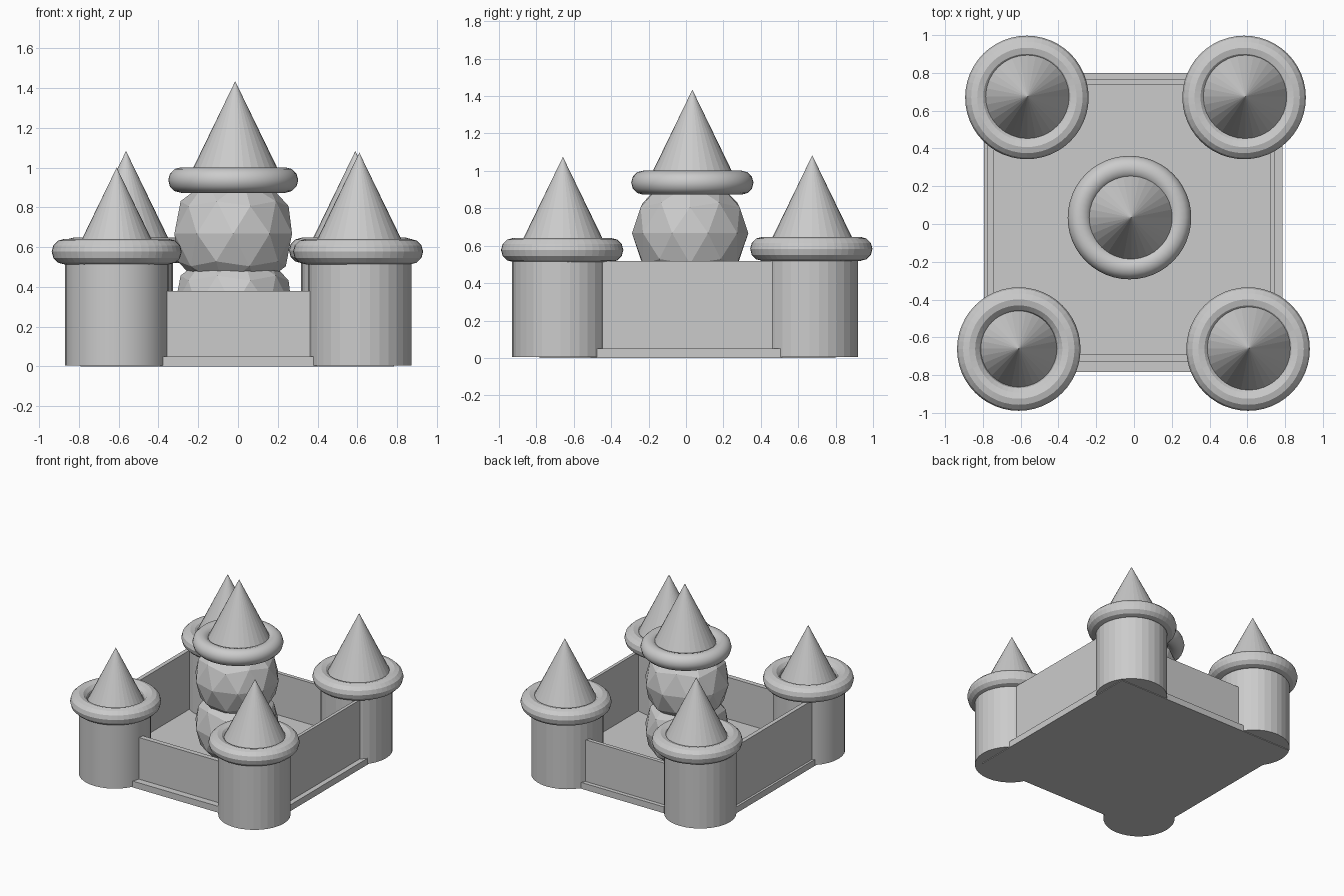
import bpy, math

if "Cube" in bpy.data.objects:
    bpy.data.objects.remove(bpy.data.objects["Cube"])


def finish(name, smooth=False):
    ob = bpy.context.object
    ob.name = name
    if smooth:
        bpy.ops.object.shade_smooth_by_angle(angle=math.radians(40))
    return ob


def box(name, x0, x1, y0, y1, z0, z1):
    bpy.ops.mesh.primitive_cube_add(
        size=1, location=((x0 + x1) / 2, (y0 + y1) / 2, (z0 + z1) / 2))
    ob = finish(name)
    ob.scale = (x1 - x0, y1 - y0, z1 - z0)


def ring(name, x, y, z, smooth=False):
    bpy.ops.mesh.primitive_torus_add(
        major_segments=48, minor_segments=12,
        major_radius=0.263, minor_radius=0.064, location=(x, y, z))
    finish(name, smooth)


def roof(name, x, y, apex, radius=0.25):
    h = radius * 2.06
    bpy.ops.mesh.primitive_cone_add(
        vertices=32, radius1=radius, radius2=0, depth=h,
        location=(x, y, apex - h / 2))
    finish(name)


# base plate
box("base_plate", -0.793, 0.785, -0.783, 0.80, 0, 0.05)

# courtyard walls: low front and back, taller sides
box("front_wall", -0.6, 0.6, -0.73, -0.69, 0.02, 0.38)
box("back_wall", -0.6, 0.6, 0.738, 0.768, 0.02, 0.38)
box("left_wall", -0.775, -0.742, -0.66, 0.66, 0.02, 0.517)
box("right_wall", 0.72, 0.745, -0.66, 0.66, 0.02, 0.517)

# corner towers: name, tower xy, ring xyz, roof xy and apex, smooth body
TOWERS = [
    ("front_left", (-0.61, -0.67), (-0.61, -0.662, 0.577), (-0.61, -0.66, 1.0), True),
    ("front_right", (0.613, -0.67), (0.604, -0.662, 0.577), (0.61, -0.658, 1.075), False),
    ("back_left", (-0.587, 0.66), (-0.567, 0.67, 0.583), (-0.563, 0.675, 1.083), False),
    ("back_right", (0.578, 0.66), (0.583, 0.67, 0.583), (0.59, 0.675, 1.083), False),
]
for name, body, rim, cap, smooth in TOWERS:
    bpy.ops.mesh.primitive_cylinder_add(
        vertices=32, radius=0.26, depth=0.565, location=(*body, 0.2875))
    finish(name + "_tower", smooth)
    ring(name + "_ring", *rim)
    roof(name + "_roof", *cap)

# central keep: two stacked faceted balls, ring and roof
for name, z in (("keep_lower_ball", 0.293), ("keep_upper_ball", 0.667)):
    bpy.ops.mesh.primitive_ico_sphere_add(
        subdivisions=2, radius=0.311, location=(-0.024, 0.022, z))
    ob = finish(name)
    # keep the lower ball from poking below the base
    for v in ob.data.vertices:
        v.co.z = max(v.co.z, 0.01 - z)
ring("keep_ring", -0.024, 0.034, 0.937, True)
roof("keep_roof", -0.014, 0.034, 1.434)
